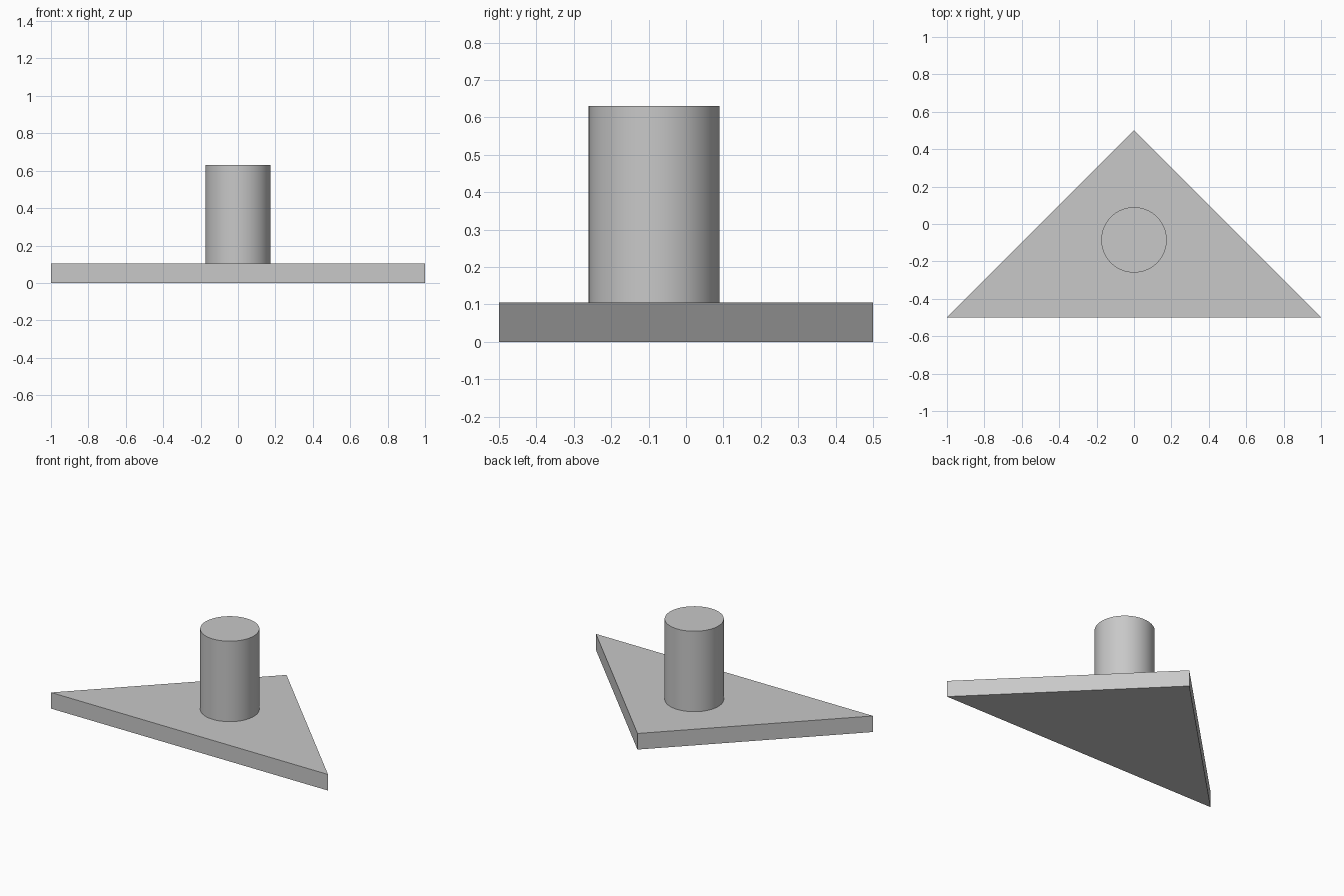
import bpy
import bmesh
from math import radians
from mathutils import Vector

cube = bpy.data.objects.get("Cube")
if cube:
    bpy.data.objects.remove(cube, do_unlink=True)

SLAB_TOP = 0.105
POST_TOP = 0.63
POST_RADIUS = 0.175
POST_Y = -0.085

# Single flat colour
grey = bpy.data.materials.new("light grey")
grey.use_nodes = True
colour = (0.58, 0.58, 0.58, 1)
grey.diffuse_color = colour
grey.node_tree.nodes["Principled BSDF"].inputs["Base Color"].default_value = colour

# Triangular base: profile extruded upward
bm = bmesh.new()
corners = [(-1, -0.5), (1, -0.5), (0, 0.5)]
profile = bm.faces.new([bm.verts.new((x, y, 0)) for x, y in corners])
extruded = bmesh.ops.extrude_face_region(bm, geom=[profile])["geom"]
top_verts = [v for v in extruded if isinstance(v, bmesh.types.BMVert)]
bmesh.ops.translate(bm, verts=top_verts, vec=Vector((0, 0, SLAB_TOP)))
bmesh.ops.recalc_face_normals(bm, faces=bm.faces)
mesh = bpy.data.meshes.new("triangular_base")
bm.to_mesh(mesh)
bm.free()
base = bpy.data.objects.new("triangular_base", mesh)
bpy.context.collection.objects.link(base)
base.data.materials.append(grey)

# Round post standing on the base
bpy.ops.mesh.primitive_cylinder_add(
    vertices=64, radius=POST_RADIUS, depth=POST_TOP - SLAB_TOP,
    location=(0, POST_Y, (POST_TOP + SLAB_TOP) / 2))
post = bpy.context.object
post.name = "round_post"
post.data.materials.append(grey)
bpy.ops.object.shade_smooth_by_angle(angle=radians(30))
